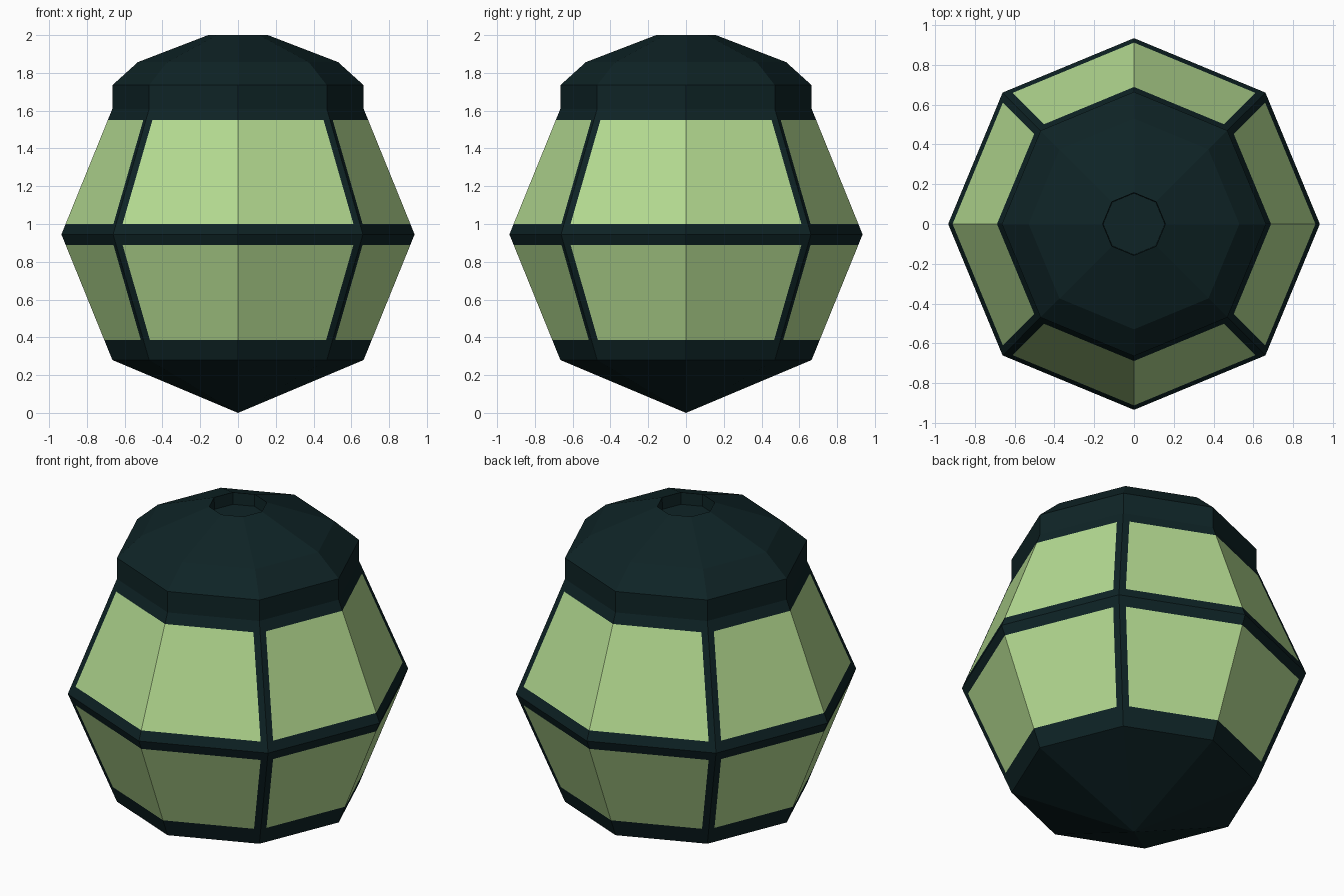
import bpy, bmesh, math
from mathutils import Vector

if "Cube" in bpy.data.objects:
    bpy.data.objects.remove(bpy.data.objects["Cube"])


def material(name, rgb):
    m = bpy.data.materials.new(name)
    m.diffuse_color = (*rgb, 1)
    m.use_nodes = True
    m.node_tree.nodes["Principled BSDF"].inputs["Base Color"].default_value = m.diffuse_color
    return m


dark = material("dark teal metal", (0.0045, 0.017, 0.019))
green = material("pale green glass", (0.46, 0.71, 0.285))
BAR = 0.037        # half width of the upright glazing bars


def octagon(r, bars):
    """Octagon outline; optional extra points beside each diagonal corner."""
    corners = [Vector((math.cos(i * math.pi / 4), math.sin(i * math.pi / 4), 0)) * r
               for i in range(8)]
    if not bars:
        return corners
    pts = []
    for i, a in enumerate(corners):
        b = corners[(i + 1) % 8]
        step = (b - a).normalized() * BAR
        pts += [a, a + step if i % 2 else b - step]
    return pts


def lathe(name, profile, bars=False, panes=()):
    """Stack octagons along (radius, z); panes lists the glazed rows."""
    bm = bmesh.new()
    rings = []
    for r, z in profile:
        rings.append([bm.verts.new((p.x, p.y, z)) for p in octagon(r, bars)]
                     if r else [bm.verts.new((0, 0, z))])
    n = 16 if bars else 8
    for row, (lo, hi) in enumerate(zip(rings, rings[1:])):
        for i in range(n):
            j = (i + 1) % n
            loop = [lo[i % len(lo)], lo[j % len(lo)], hi[j % len(hi)], hi[i % len(hi)]]
            face = bm.faces.new(list(dict.fromkeys(loop)))
            # columns 1 and 2 of every four touch a diagonal corner: bars
            face.material_index = int(row in panes and i % 4 not in (1, 2))
    me = bpy.data.meshes.new(name)
    bm.to_mesh(me)
    bm.free()
    me.materials.append(dark)
    me.materials.append(green)
    ob = bpy.data.objects.new(name, me)
    bpy.context.collection.objects.link(ob)
    return ob


R, MID, LOW, TOP = 0.935, 0.945, 0.28, 1.61


def body_radius(z):
    half = MID - LOW if z < MID else TOP - MID
    return R - (R - 0.665) * abs(z - MID) / half


# Pointed base
lathe("pointed_base", [(0, 0), (0.665, LOW)])

# Glazed body with two tiers of panes
heights = [LOW, 0.385, 0.89, MID, 1.0, 1.55, TOP]
lathe("glazed_body", [(body_radius(z), z) for z in heights], True, (1, 4))

# Domed cap with a shallow recess on top
lathe("domed_cap", [(0.665, TOP), (0.665, 1.735), (0.53, 1.857), (0.158, 2.0),
                    (0.155, 1.93), (0, 1.93)])
